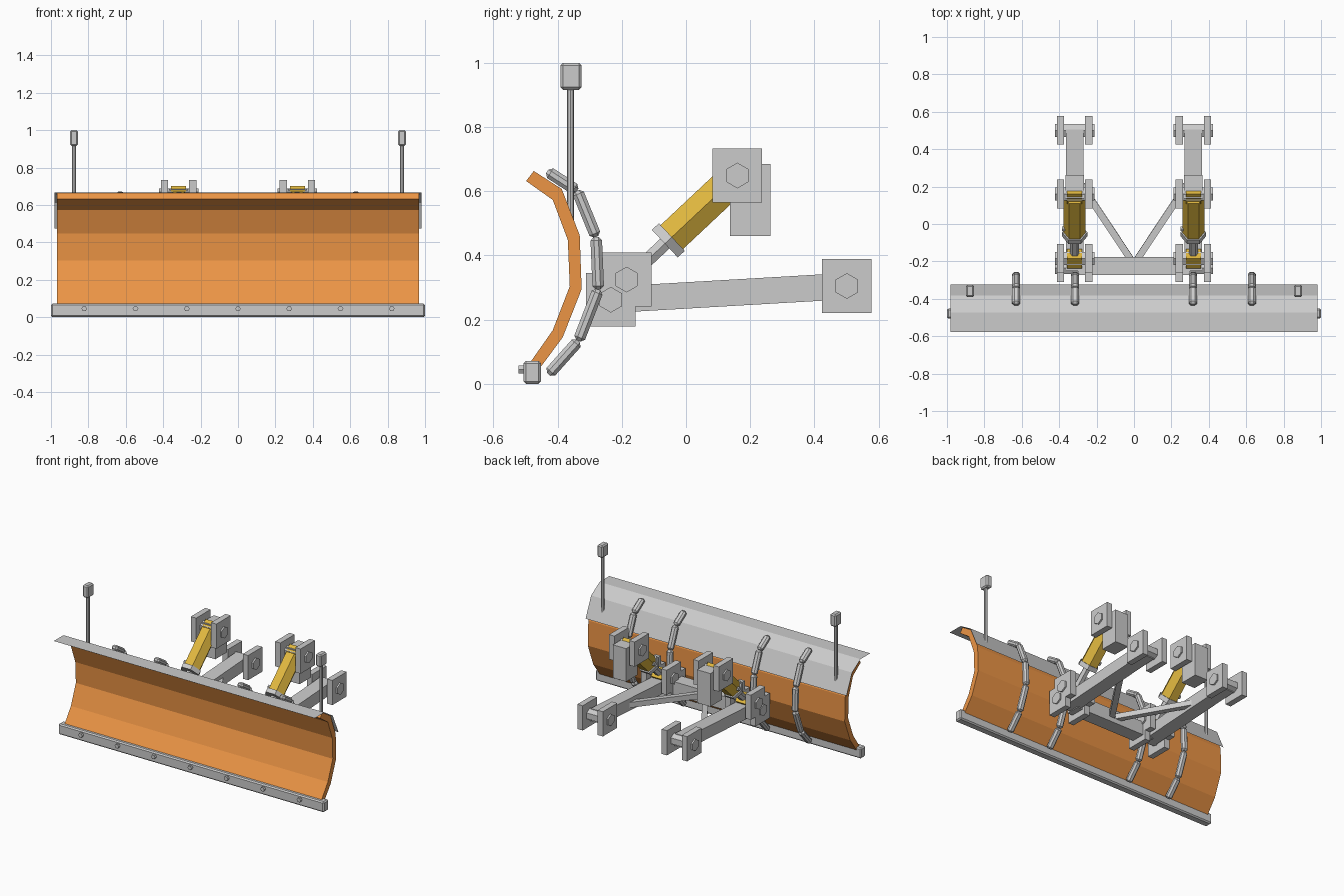
import bpy, bmesh
from math import cos, sin, pi
from mathutils import Vector as V

if "Cube" in bpy.data.objects:
    bpy.data.objects.remove(bpy.data.objects["Cube"])


def material(name, col):
    m = bpy.data.materials.new(name)
    m.diffuse_color = (*col, 1)
    m.use_nodes = True
    m.node_tree.nodes["Principled BSDF"].inputs["Base Color"].default_value = m.diffuse_color
    return m


ORANGE = material("orange_paint", (0.84, 0.30, 0.06))
GOLD = material("yellow_paint", (0.75, 0.48, 0.05))


def finish(name, bm, mat=None, bevel=0):
    bmesh.ops.recalc_face_normals(bm, faces=bm.faces)
    me = bpy.data.meshes.new(name)
    bm.to_mesh(me)
    bm.free()
    ob = bpy.data.objects.new(name, me)
    bpy.context.collection.objects.link(ob)
    if mat:
        me.materials.append(mat)
    if bevel:
        mod = ob.modifiers.new("bevel", 'BEVEL')
        mod.width, mod.segments = bevel, 1
    return ob


def sweep(name, p, q, ring, mat=None, bevel=0):
    """Straight prism from p to q with a 2D cross-section."""
    p, q = V(p), V(q)
    d = (q - p).normalized()
    u = V((0, 0, 1)) if abs(d.x) > 0.9 else V((1, 0, 0))
    u = (u - d * d.dot(u)).normalized()
    v = d.cross(u)
    bm = bmesh.new()
    a, b = ([bm.verts.new(o + u * s + v * t) for s, t in ring] for o in (p, q))
    bm.faces.new(a)
    bm.faces.new(b)
    n = len(ring)
    for i in range(n):
        j = (i + 1) % n
        bm.faces.new((a[i], a[j], b[j], b[i]))
    return finish(name, bm, mat, bevel)


def rod(name, p, q, r, n=6, mat=None):
    ring = [(r * cos(2 * pi * i / n), r * sin(2 * pi * i / n)) for i in range(n)]
    return sweep(name, p, q, ring, mat)


def beam(name, p, q, w, h, mat=None, bevel=0):
    ring = [(-w / 2, -h / 2), (w / 2, -h / 2), (w / 2, h / 2), (-w / 2, h / 2)]
    return sweep(name, p, q, ring, mat, bevel)


def box(name, x, y, z, sx, sy, sz, mat=None, bevel=0):
    return beam(name, (x, y, z - sz / 2), (x, y, z + sz / 2), sx, sy, mat, bevel)


def extrude_x(name, pts, hx, closed, mat=None):
    bm = bmesh.new()
    a, b = ([bm.verts.new((x, y, z)) for y, z in pts] for x in (-hx, hx))
    n = len(pts)
    for i in range(n if closed else n - 1):
        j = (i + 1) % n
        bm.faces.new((a[i], a[j], b[j], b[i]))
    if closed:
        bm.faces.new(a)
        bm.faces.new(b)
    return finish(name, bm, mat)


# curved blade
extrude_x("blade", [
    (-0.498, 0.632), (-0.415, 0.573), (-0.368, 0.448), (-0.362, 0.304),
    (-0.415, 0.167), (-0.49, 0.06), (-0.462, 0.04), (-0.384, 0.145),
    (-0.325, 0.295), (-0.331, 0.463), (-0.387, 0.607), (-0.474, 0.663)],
    0.967, True, ORANGE)

# thin deflector sheet over the blade top
extrude_x("deflector", [(-0.578, 0.667), (-0.474, 0.667), (-0.383, 0.61), (-0.323, 0.475)],
          0.982, False)

# cutting edge with bolts
box("cutting_edge", 0, -0.479, 0.036, 2.0, 0.054, 0.072, bevel=0.008)
for i in range(-3, 4):
    rod("edge_bolt", (i * 0.274, -0.522, 0.045), (i * 0.274, -0.49, 0.045), 0.015)

# segmented ribs on the back of the blade
RIB = [(-0.432, 0.662), (-0.339, 0.602), (-0.280, 0.458), (-0.273, 0.294),
       (-0.335, 0.134), (-0.428, 0.03)]
for x in (-0.63, -0.315, 0.315, 0.63):
    for (y0, z0), (y1, z1) in zip(RIB, RIB[1:]):
        beam("blade_rib", (x, y0, z0), (x, y1, z1), 0.042, 0.036, bevel=0.011)

# marker poles
for x in (-0.877, 0.877):
    rod("marker_pole", (x, -0.36, 0.5), (x, -0.36, 0.93), 0.011, 8)
    box("marker_head", x, -0.358, 0.958, 0.043, 0.066, 0.084, bevel=0.008)


def bracket(name, x, y, z):
    """Two plates joined by a hexagonal pin."""
    for s in (-1, 1):
        box(name + "_plate", x + s * 0.076, y, z, 0.04, 0.154, 0.168)
    rod(name + "_pin", (x - 0.106, y, z), (x + 0.106, y, z), 0.04)


# push arms, brackets and lift cylinders
for x in (-0.317, 0.317):
    beam("push_arm", (x, -0.25, 0.261), (x, 0.508, 0.305), 0.095, 0.082)
    bracket("arm_front", x, -0.234, 0.262)
    bracket("arm_rear", x, 0.501, 0.305)
    bracket("cylinder_lower", x, -0.185, 0.325)
    bracket("cylinder_upper", x, 0.16, 0.649)
    box("cylinder_anchor_block", x, 0.2, 0.573, 0.1, 0.125, 0.225)

    top, low = V((x, 0.16, 0.649)), V((x, -0.185, 0.325))
    d = (low - top).normalized()
    rod("cylinder_barrel", top + d * 0.02, top + d * 0.29, 0.059, 6, GOLD)
    rod("cylinder_collar", top + d * 0.28, top + d * 0.31, 0.068)
    rod("cylinder_rod", top + d * 0.3, low, 0.024)
    for c in (top, low):
        beam("cylinder_eye", c - d * 0.037, c + d * 0.037, 0.08, 0.074, GOLD)
    port = top + d * 0.255
    rod("cylinder_port", port - V((0.068, 0, 0)), port - V((0.03, 0, 0)), 0.014)

    # diagonal brace to the cross beam
    beam("diagonal_brace", (x * 0.9, 0.215, 0.285), (0, -0.215, 0.265), 0.036, 0.036)

# cross beam between the arms
beam("cross_beam", (-0.3, -0.225, 0.262), (0.3, -0.225, 0.262), 0.09, 0.095)
